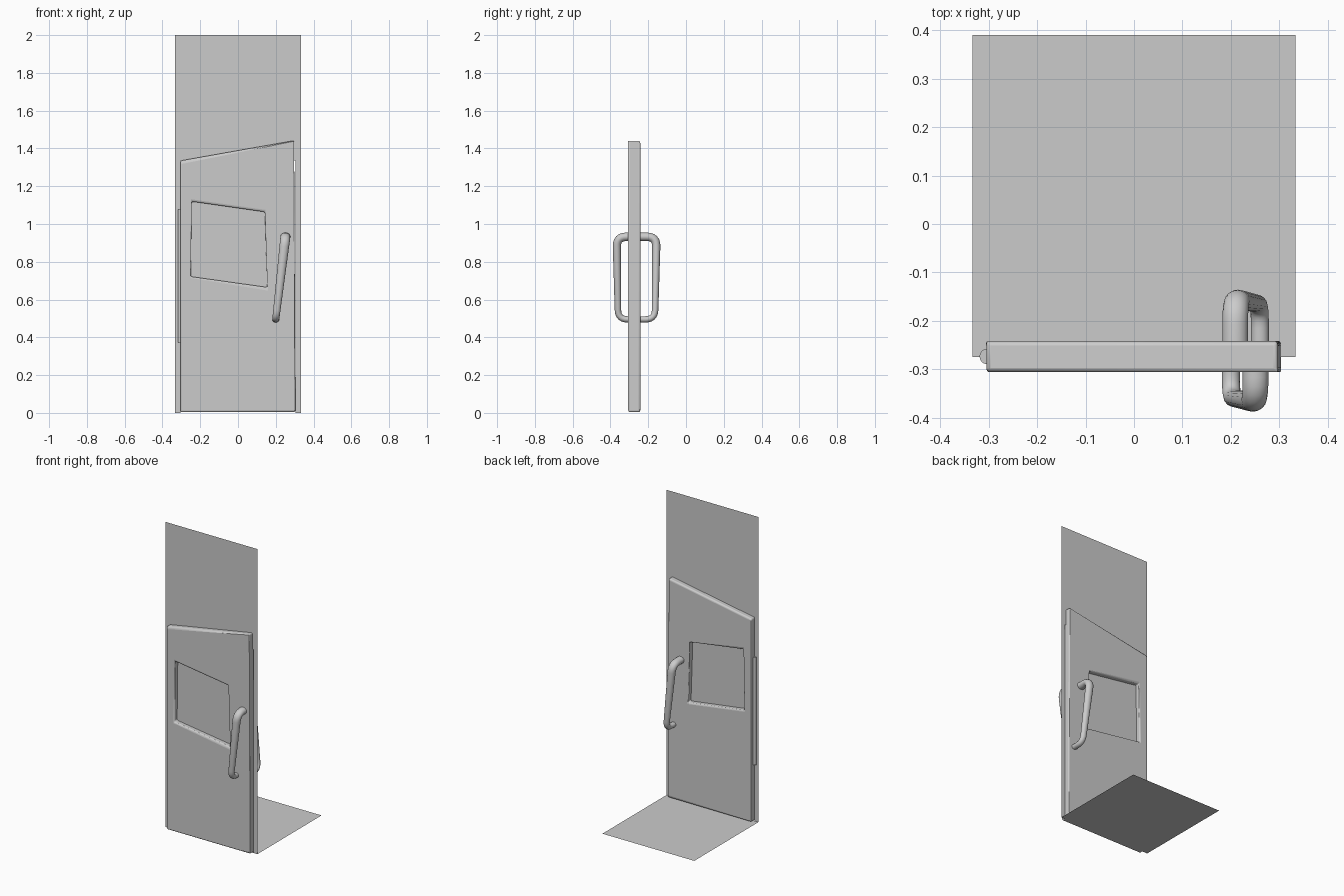
import bpy, bmesh, math
from mathutils import Vector

if "Cube" in bpy.data.objects:
    bpy.data.objects.remove(bpy.data.objects["Cube"])

YC = -0.2735  # mid-plane of the door


def make_object(name, verts, faces):
    me = bpy.data.meshes.new(name)
    me.from_pydata([tuple(v) for v in verts], [], faces)
    bm = bmesh.new()
    bm.from_mesh(me)
    bmesh.ops.recalc_face_normals(bm, faces=bm.faces)
    bm.to_mesh(me)
    bm.free()
    ob = bpy.data.objects.new(name, me)
    bpy.context.collection.objects.link(ob)
    return ob


def smooth(ob, angle=35):
    bpy.ops.object.select_all(action='DESELECT')
    ob.select_set(True)
    bpy.context.view_layer.objects.active = ob
    bpy.ops.object.shade_smooth_by_angle(angle=math.radians(angle))


# Wall sheet with a doorway, and floor sheet behind it
W, H, hx, hz = 0.333, 2.0, 0.304, 1.335
wall = [(-W, 0), (-hx, 0), (-hx, hz), (-W, H), (W, H), (hx, hz), (hx, 0), (W, 0)]
make_object("wall", [(x, -0.275, z) for x, z in wall],
            [(0, 1, 2, 3), (3, 2, 5, 4), (5, 6, 7, 4)])
make_object("floor", [(-W, -0.275, 0), (W, -0.275, 0), (W, 0.39, 0), (-W, 0.39, 0)],
            [(0, 1, 2, 3)])

# Slanted door slab with a skewed window opening
outer = [(-0.305, 0.004), (0.304, 0.004), (0.297, 1.442), (-0.305, 1.335)]
inner = [(-0.25, 0.722), (0.155, 0.665), (0.142, 1.064), (-0.245, 1.119)]
y0, y1 = -0.306, -0.242
verts = [(x, y, z) for y in (y0, y1) for x, z in outer + inner]
faces = []
for i in range(4):
    j = (i + 1) % 4
    faces += [(i, j, j + 4, i + 4), (i + 8, j + 8, j + 12, i + 12),
              (i, j, j + 8, i + 8), (i + 4, j + 4, j + 12, i + 12)]
door = make_object("door", verts, faces)
bev = door.modifiers.new("bevel", 'BEVEL')
bev.width, bev.segments, bev.limit_method = 0.009, 3, 'ANGLE'
bev.angle_limit = math.radians(40)
smooth(door)

# Window pane
make_object("window_pane", [(x, YC, z) for x, z in inner], [(0, 1, 2, 3)])

# Hinge rod on the left edge
bpy.ops.mesh.primitive_cylinder_add(vertices=16, radius=0.016, depth=0.705,
                                    location=(-0.303, YC, 0.7255))
hinge = bpy.context.object
hinge.name = "hinge"
smooth(hinge)


# Handles: tapered elliptical tube swept along a rounded U in the yz plane
def rounded(points, r, n=6):
    out = [Vector(points[0])]
    for a, b, c in zip(points, points[1:], points[2:]):
        a, b, c = Vector(a), Vector(b), Vector(c)
        p, q = b + (a - b).normalized() * r, b + (c - b).normalized() * r
        for k in range(n + 1):
            t = k / n
            out.append(p * (1 - t) ** 2 + b * 2 * t * (1 - t) + q * t ** 2)
    out.append(Vector(points[-1]))
    return out


def handle(name, turn, reach_top, reach_low, sides=16):
    zt, zl = 0.932, 0.495
    path = rounded([(0.02, zt), (-reach_top, zt), (-reach_low, zl), (0.02, zl)], 0.05)
    verts, faces = [], []
    for i, p in enumerate(path):
        d = (path[min(i + 1, len(path) - 1)] - path[max(i - 1, 0)]).normalized()
        t = (p.y - zl) / (zt - zl)
        r, rx = 0.0165 + 0.006 * t, 0.0185 + 0.008 * t
        for k in range(sides):
            a = 2 * math.pi * k / sides
            c = r * math.cos(a)
            x = -0.03 + 0.051 * t + rx * math.sin(a)
            verts.append((0.23 + turn * x, YC + turn * (p.x - d.y * c), p.y + d.x * c))
    for i in range(len(path) - 1):
        for k in range(sides):
            k2 = (k + 1) % sides
            faces.append((i * sides + k, i * sides + k2,
                          (i + 1) * sides + k2, (i + 1) * sides + k))
    last = (len(path) - 1) * sides
    faces += [tuple(range(sides)), tuple(range(last, last + sides))]
    smooth(make_object(name, verts, faces))


handle("front_handle", 1, 0.093, 0.086)
handle("back_handle", -1, 0.117, 0.109)
